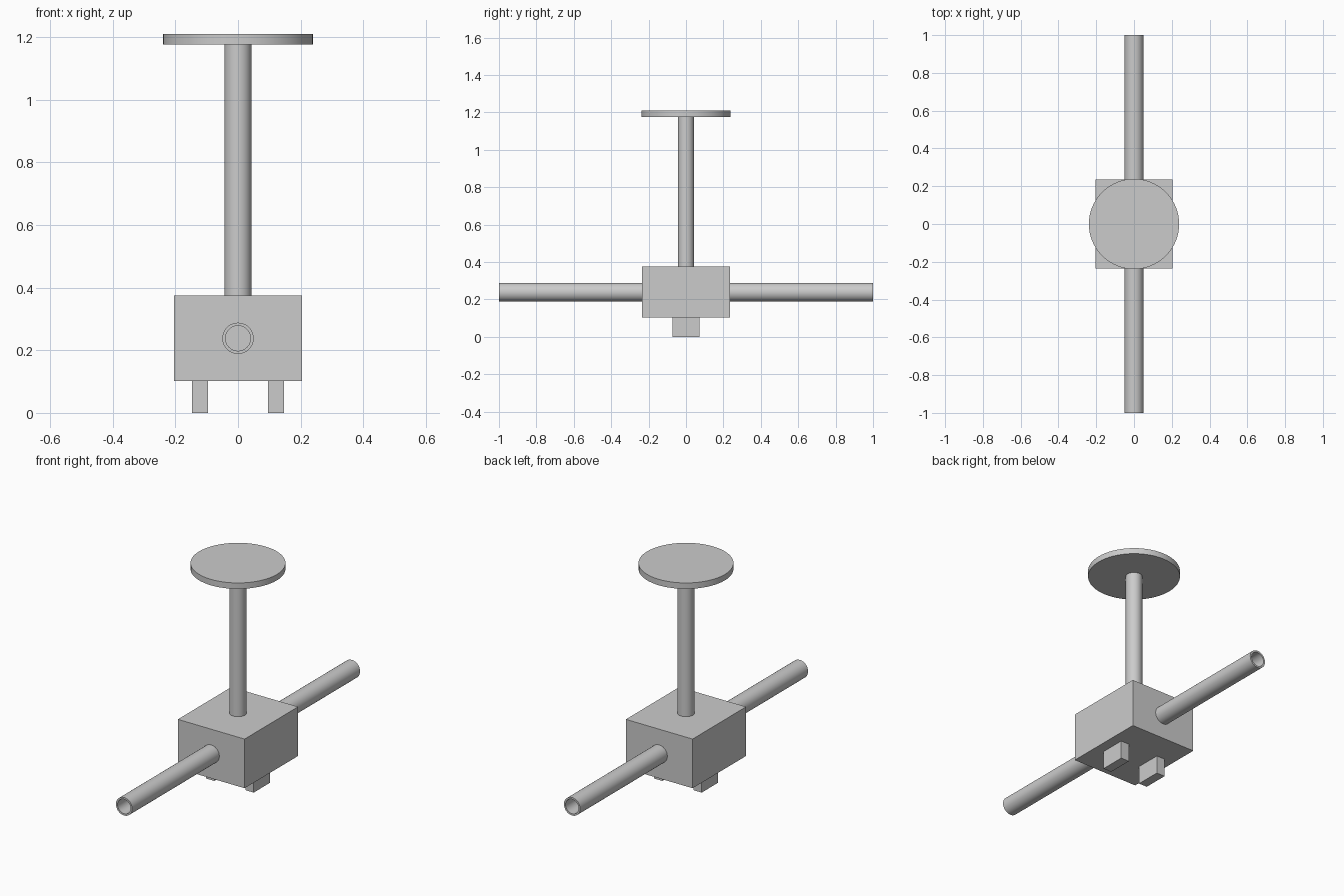
import bpy
import bmesh
import math
from mathutils import Matrix

default = bpy.data.objects.get("Cube")
if default:
    bpy.data.objects.remove(default, do_unlink=True)

# Single plain grey finish
grey = bpy.data.materials.new("plain_grey")
grey.use_nodes = True
colour = (0.6, 0.6, 0.6, 1)
grey.diffuse_color = colour
grey.node_tree.nodes["Principled BSDF"].inputs["Base Color"].default_value = colour


def finish(name, bm, smooth=False):
    bmesh.ops.recalc_face_normals(bm, faces=bm.faces)
    mesh = bpy.data.meshes.new(name)
    bm.to_mesh(mesh)
    bm.free()
    mesh.materials.append(grey)
    obj = bpy.data.objects.new(name, mesh)
    bpy.context.collection.objects.link(obj)
    if smooth:
        bpy.ops.object.select_all(action='DESELECT')
        obj.select_set(True)
        bpy.context.view_layer.objects.active = obj
        bpy.ops.object.shade_smooth_by_angle(angle=math.radians(30))
    return obj


def box(name, size, centre):
    bm = bmesh.new()
    bmesh.ops.create_cube(bm, size=1, matrix=Matrix.Translation(centre) @ Matrix.Diagonal((*size, 1)))
    return finish(name, bm)


def cylinder(name, radius, bottom, top):
    bm = bmesh.new()
    bmesh.ops.create_cone(bm, cap_ends=True, segments=64, radius1=radius, radius2=radius,
                          depth=top - bottom,
                          matrix=Matrix.Translation((0, 0, (bottom + top) / 2)))
    return finish(name, bm, True)


def tube(name, outer, inner, start, end, height):
    # Revolve a rectangular wall section around the lengthwise axis
    bm = bmesh.new()
    section = [(outer, start), (outer, end), (inner, end), (inner, start)]
    verts = [bm.verts.new((r, y, height)) for r, y in section]
    edges = [bm.edges.new((verts[i], verts[i - 1])) for i in range(4)]
    bmesh.ops.spin(bm, geom=verts + edges, cent=(0, 0, height), axis=(0, 1, 0),
                   angle=math.tau, steps=48, use_merge=True)
    bmesh.ops.remove_doubles(bm, verts=bm.verts, dist=0.0001)
    return finish(name, bm, True)


# Central housing
box("housing", (0.41, 0.47, 0.273), (0, 0, 0.2385))

# Pair of feet
for side, label in ((1, "left"), (-1, "right")):
    box(label + "_foot", (0.052, 0.144, 0.102), (side * 0.121, 0, 0.051))

# Upright post and round top plate
cylinder("post", 0.043, 0.375, 1.176)
cylinder("top_plate", 0.239, 1.176, 1.209)

# Hollow pipes on the front and back of the housing
tube("front_pipe", 0.05, 0.04, -1, -0.235, 0.238)
tube("back_pipe", 0.05, 0.04, 0.235, 1, 0.238)
